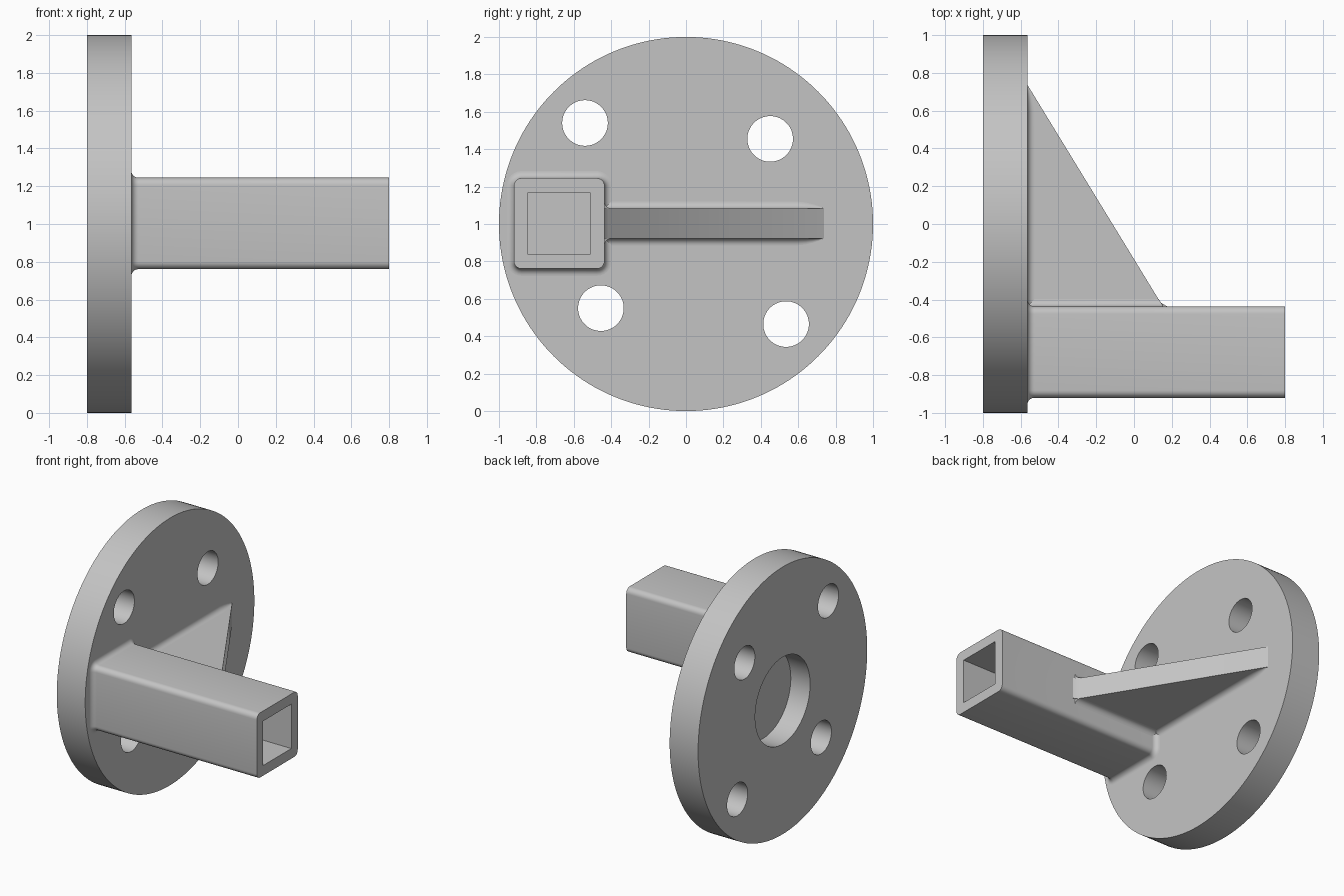
import bpy, bmesh, math
from mathutils import Matrix, Vector

if "Cube" in bpy.data.objects:
    bpy.data.objects.remove(bpy.data.objects["Cube"])

grey = bpy.data.materials.new("plain_grey")
grey.diffuse_color = (0.55, 0.55, 0.55, 1)
grey.use_nodes = True
grey.node_tree.nodes["Principled BSDF"].inputs["Base Color"].default_value = grey.diffuse_color

X0, XB, XE = -0.565, -0.8, 0.8        # flange face, flange back, tube end
YT, ZC, HALF = -0.678, 1.003, 0.242   # tube centre and half width
R = 0.038                             # fillet radius
RIB = 0.08                            # rib half thickness
YW = YT + HALF                        # tube wall facing the rib


def finish(name, bm, smooth=True):
    bmesh.ops.remove_doubles(bm, verts=bm.verts, dist=1e-5)
    bmesh.ops.recalc_face_normals(bm, faces=bm.faces)
    me = bpy.data.meshes.new(name)
    bm.to_mesh(me)
    bm.free()
    me.materials.append(grey)
    ob = bpy.data.objects.new(name, me)
    bpy.context.collection.objects.link(ob)
    if smooth:
        shade(ob)
    return ob


def shade(ob):
    bpy.ops.object.select_all(action='DESELECT')
    ob.select_set(True)
    bpy.context.view_layer.objects.active = ob
    bpy.ops.object.shade_smooth_by_angle(angle=math.radians(30))


def loft(name, rings, caps=True):
    bm = bmesh.new()
    vr = [[bm.verts.new(p) for p in ring] for ring in rings]
    n = len(vr[0])
    for a, b in zip(vr, vr[1:]):
        for i in range(n):
            j = (i + 1) % n
            bm.faces.new((a[i], a[j], b[j], b[i]))
    if caps:
        bm.faces.new(vr[0])
        bm.faces.new(vr[-1])
    return finish(name, bm)


def cylinder(bm, x1, x2, y, z, r, seg):
    m = Matrix.Translation(((x1 + x2) / 2, y, z)) @ Matrix.Rotation(math.pi / 2, 4, 'Y')
    bmesh.ops.create_cone(bm, cap_ends=True, segments=seg, radius1=r, radius2=r,
                          depth=x2 - x1, matrix=m)


# Round flange with four bolt holes and a blind bore in the back
bm = bmesh.new()
cylinder(bm, XB, X0, 0, 1, 1, 160)
flange = finish("flange", bm, False)
bm = bmesh.new()
for y, z in ((-0.54, 1.54), (0.45, 1.455), (-0.455, 0.55), (0.535, 0.465)):
    cylinder(bm, XB - 0.1, X0 + 0.1, y, z, 0.122, 64)
cylinder(bm, XB - 0.1, XB + 0.16, 0, 1, 0.325, 96)
cutter = finish("hole_cutter", bm, False)
cutter.hide_render = True
mod = flange.modifiers.new("holes", 'BOOLEAN')
mod.object = cutter
mod.solver = 'EXACT'
bpy.context.view_layer.objects.active = flange
bpy.ops.object.modifier_apply(modifier=mod.name)
bpy.data.objects.remove(cutter)
shade(flange)


# Square tube with rounded edges, flared into the flange
def square(x, half, r):
    pts = []
    for k in range(4):
        cy, cz = ((1, 1), (-1, 1), (-1, -1), (1, -1))[k]
        for i in range(7):
            a = math.pi / 2 * (k + i / 6)
            pts.append((x, YT + cy * (half - r) + r * math.cos(a),
                        ZC + cz * (half - r) + r * math.sin(a)))
    return pts


rings = []
for i in range(9):
    t = math.pi / 2 * (1 - i / 8)
    grow = R * (1 - math.cos(t))
    rings.append(square(X0 + R * (1 - math.sin(t)), HALF + grow, 0.04 + grow))
rings += [square(XE, HALF, 0.04), square(XE, 0.166, 0), square(X0, 0.166, 0)]
loft("square_tube", rings, caps=False)

# Triangular rib between flange and tube
profile = [(X0, 0.738), (0.14, -0.415), (0.175, YW), (X0, YW)]
loft("rib", [[(x, y, ZC + s * RIB) for x, y in profile] for s in (-1, 1)])


# Concave fillets along both rib roots, on both faces of the rib
def corner(scale):
    r = R * scale
    arc = [math.pi / 2 * i / 8 for i in range(9)]
    return [(0, 0)] + [(r - r * math.sin(t), r - r * math.cos(t)) for t in arc]


slope = (0.738 - YW) / (0.152 - X0)
for s, side in ((1, "upper"), (-1, "lower")):
    steps = ((YW, 1), (0.59, 1), (0.64, 0.85), (0.68, 0.6), (0.71, 0.35), (0.733, 0.05))
    loft(side + "_flange_fillet",
         [[(X0 + u, y, ZC + s * (RIB + v)) for u, v in corner(k)] for y, k in steps])
    loft(side + "_tube_fillet",
         [[(X0, YW + u, ZC + s * (RIB + v)) for u, v in corner(1)],
          [(0.155 - u / slope, YW + u, ZC + s * (RIB + v)) for u, v in corner(1)]])
